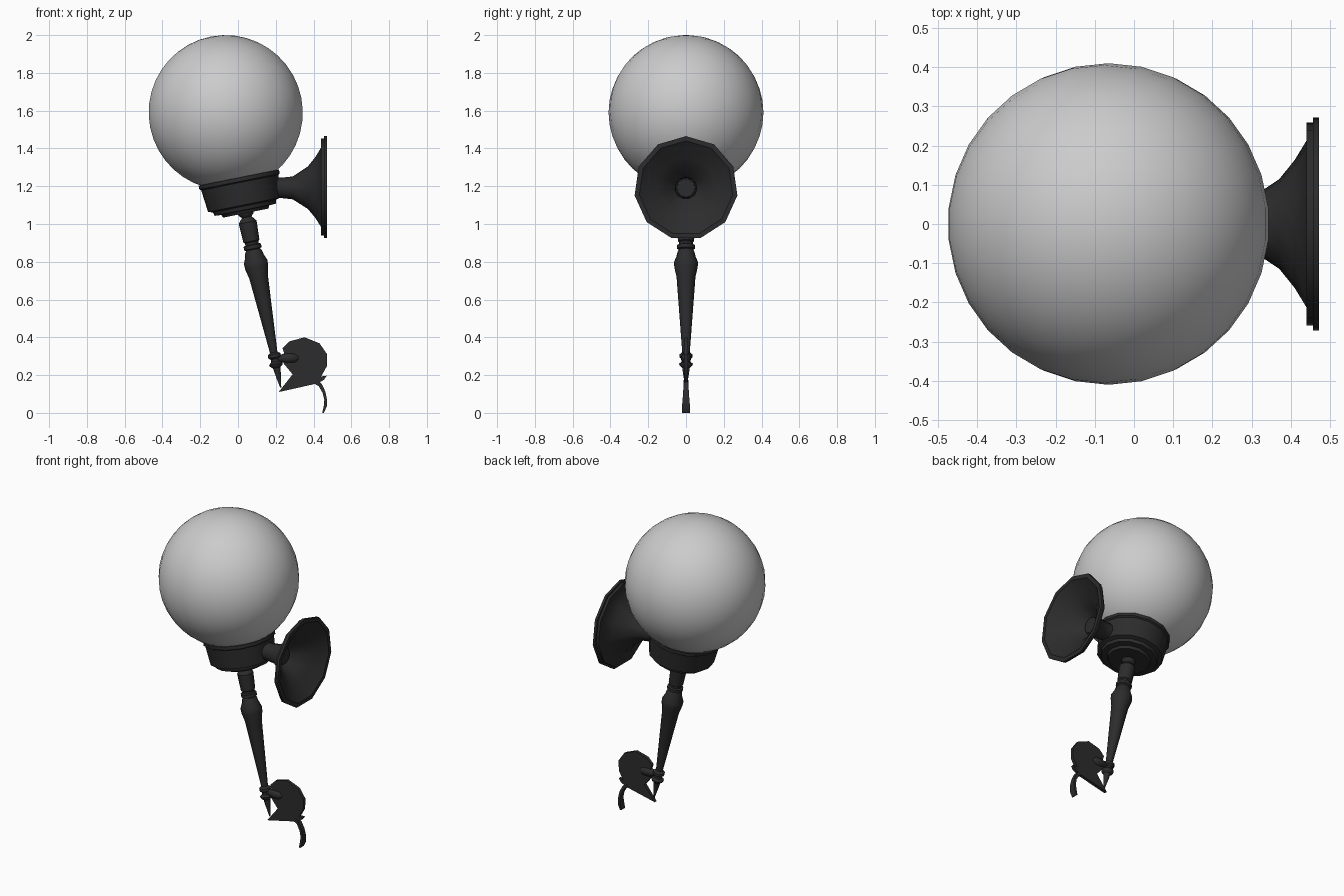
import bpy, bmesh, math
from mathutils import Vector, Matrix

if "Cube" in bpy.data.objects:
    bpy.data.objects.remove(bpy.data.objects["Cube"])

dark = bpy.data.materials.new("dark_iron")
dark.diffuse_color = (0.025, 0.025, 0.025, 1)
dark.use_nodes = True
dark.node_tree.nodes["Principled BSDF"].inputs["Base Color"].default_value = dark.diffuse_color


def finish(name, bm, mat=dark, angle=35):
    """Turn a bmesh into a named, smooth-by-angle object."""
    bmesh.ops.recalc_face_normals(bm, faces=bm.faces)
    me = bpy.data.meshes.new(name)
    bm.to_mesh(me)
    bm.free()
    ob = bpy.data.objects.new(name, me)
    bpy.context.collection.objects.link(ob)
    if mat:
        me.materials.append(mat)
    bpy.ops.object.select_all(action='DESELECT')
    ob.select_set(True)
    bpy.context.view_layer.objects.active = ob
    bpy.ops.object.shade_smooth_by_angle(angle=math.radians(angle))
    return ob


def lathe(name, profile, sides, origin, axis, start, mat=dark, caps=(True, True), angle=35):
    """Revolve (distance, radius) pairs round an axis."""
    o, d, a = Vector(origin), Vector(axis).normalized(), Vector(start).normalized()
    b = d.cross(a)
    bm = bmesh.new()
    rings = []
    for s, r in profile:
        rings.append([bm.verts.new(o + d * s + (a * math.cos(t) + b * math.sin(t)) * r)
                      for t in (2 * math.pi * i / sides for i in range(sides))])
    for lo, hi in zip(rings, rings[1:]):
        for i in range(sides):
            j = (i + 1) % sides
            bm.faces.new((lo[i], lo[j], hi[j], hi[i]))
    for ring, cap in ((rings[0], caps[0]), (rings[-1], caps[1])):
        if cap:
            bm.faces.new(ring)
    return finish(name, bm, mat, angle)


def ribbon(name, pts):
    """Sweep a bar along (x, z, half_thickness, half_width) points in the xz plane."""
    bm = bmesh.new()
    rings = []
    for i, (x, z, t, w) in enumerate(pts):
        p, q = pts[max(i - 1, 0)], pts[min(i + 1, len(pts) - 1)]
        n = Vector((q[1] - p[1], 0, p[0] - q[0])).normalized() * t
        c = Vector((x, 0, z))
        rings.append([bm.verts.new(c + n * k + Vector((0, w * m, 0)))
                      for k, m in ((1, 1), (1, -1), (-1, -1), (-1, 1))])
    for lo, hi in zip(rings, rings[1:]):
        for i in range(4):
            bm.faces.new((lo[i], lo[i - 1], hi[i - 1], hi[i]))
    bm.faces.new(rings[0])
    bm.faces.new(rings[-1])
    return finish(name, bm)


# Tilted lamp axis, running from the globe centre down the stem
C = (-0.065, 0, 1.59)
D = (0.196, 0, -0.98)
U = (0.98, 0, 0.196)

# Glass globe
bm = bmesh.new()
bmesh.ops.create_uvsphere(bm, u_segments=30, v_segments=20, radius=0.41,
                          matrix=Matrix.Translation(C) @ Matrix.Rotation(-math.radians(11.3), 4, 'Y'))
finish("globe", bm, None, 60)

# Collar holding the globe, with stepped underside
lathe("collar", [(0.37, 0.17), (0.35, 0.205), (0.352, 0.217), (0.372, 0.217), (0.378, 0.208),
                 (0.498, 0.195), (0.505, 0.17), (0.525, 0.165), (0.527, 0.13),
                 (0.543, 0.122), (0.543, 0.05)], 14, C, D, U, caps=(False, True))

# Turned stem
lathe("stem", [(0.53, 0.045), (0.55, 0.04), (0.565, 0.026), (0.592, 0.048), (0.694, 0.043),
               (0.7, 0.036), (0.712, 0.036), (0.716, 0.047), (0.735, 0.047), (0.74, 0.038),
               (0.752, 0.045), (0.775, 0.05), (0.806, 0.063), (0.835, 0.062), (0.888, 0.05),
               (1.295, 0.02), (1.305, 0.034), (1.322, 0.034), (1.33, 0.023), (1.345, 0.023),
               (1.356, 0.037), (1.366, 0.034), (1.378, 0.02), (1.42, 0.014), (1.485, 0.003)],
      12, C, D, U)

# Wall bracket: neck flaring to an open, eleven-sided wall plate
lathe("wall_bracket", [(0.15, 0.055), (0.23, 0.055), (0.29, 0.062), (0.37, 0.115), (0.41, 0.165),
                       (0.44, 0.215), (0.44, 0.262), (0.456, 0.262), (0.456, 0.275),
                       (0.472, 0.275), (0.472, 0.25), (0.45, 0.222), (0.415, 0.162),
                       (0.375, 0.11), (0.31, 0.058)],
      11, (0, 0, 1.19), (1, 0, 0), (0, 0, 1), caps=(True, False))
lathe("bracket_bolt", [(0.29, 0.052), (0.33, 0.052), (0.335, 0.045)], 11,
      (0, 0, 1.19), (1, 0, 0), (0, 0, 1))

# Flat scroll ornament at the foot of the stem
outline = [(0.236, 0.342), (0.273, 0.379), (0.352, 0.40), (0.432, 0.368), (0.472, 0.31),
           (0.47, 0.246), (0.44, 0.193), (0.47, 0.197), (0.455, 0.175), (0.42, 0.156),
           (0.215, 0.11), (0.289, 0.204), (0.241, 0.262), (0.25, 0.3)]
bm = bmesh.new()
face = bm.faces.new([bm.verts.new((x, -0.01, z)) for x, z in outline])
ext = bmesh.ops.extrude_face_region(bm, geom=[face])
bmesh.ops.translate(bm, vec=(0, 0.02, 0),
                    verts=[g for g in ext["geom"] if isinstance(g, bmesh.types.BMVert)])
finish("scroll_plate", bm)

# Curled tail and centre knob of the scroll
ribbon("scroll_tail", [(0.41, 0.165, 0.012, 0.012), (0.435, 0.148, 0.01, 0.013),
                       (0.455, 0.11, 0.008, 0.015), (0.464, 0.07, 0.007, 0.018),
                       (0.462, 0.035, 0.008, 0.021), (0.45, 0.0, 0.004, 0.02)])
lathe("scroll_knob", [(0, 0.012), (0.03, 0.02), (0.06, 0.028), (0.1, 0.026), (0.12, 0.012)],
      10, (0.2, 0, 0.29), (1, 0, 0), (0, 0, 1))
